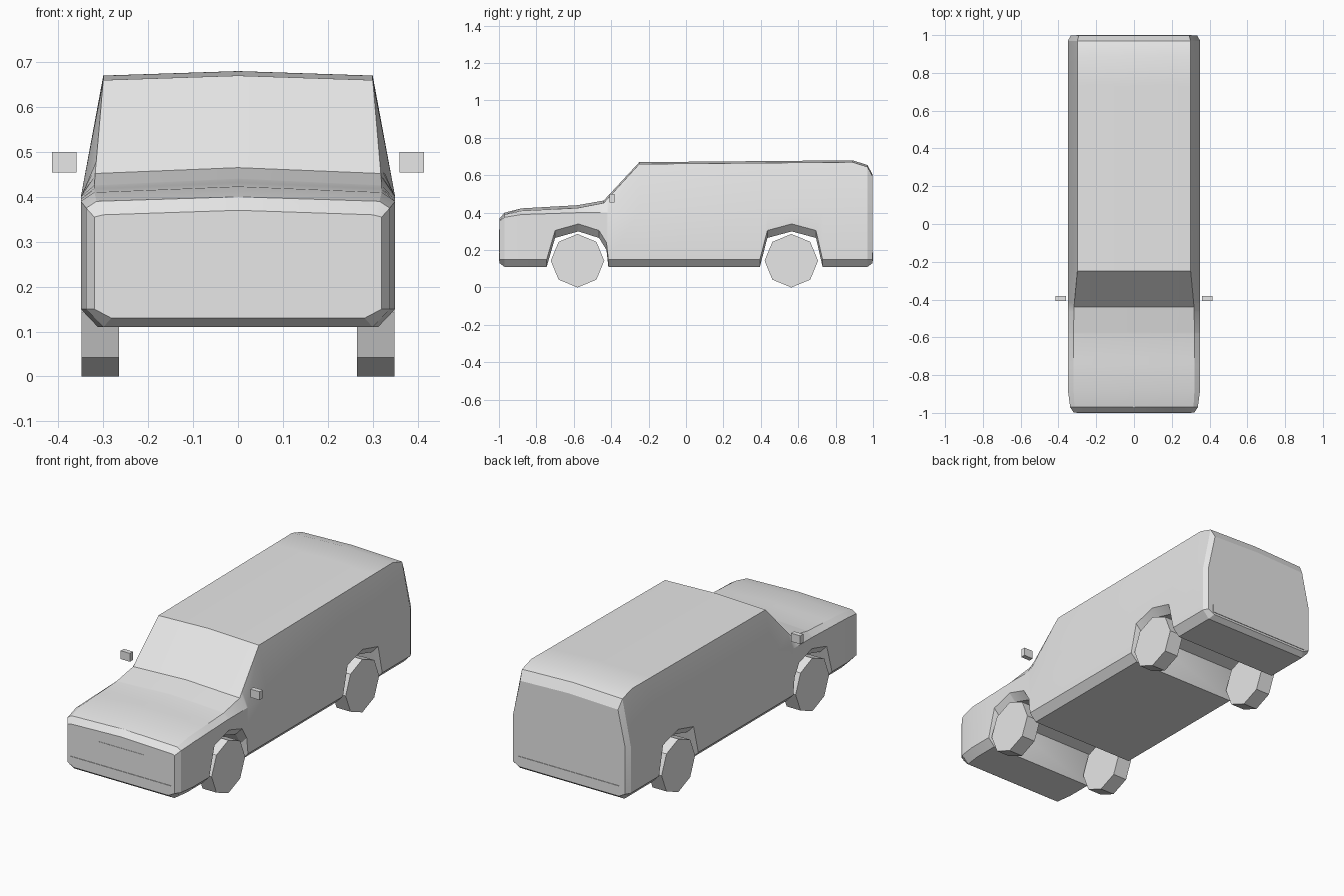
import bpy
import bmesh
import math
from mathutils import Matrix, Vector

cube = bpy.data.objects.get("Cube")
if cube:
    bpy.data.objects.remove(cube)

paint = bpy.data.materials.new("light grey")
paint.use_nodes = True
paint.diffuse_color = (0.8, 0.8, 0.8, 1)
for node in paint.node_tree.nodes:
    if node.type == 'BSDF_PRINCIPLED':
        node.inputs["Base Color"].default_value = paint.diffuse_color


def finish(name, bm, smooth=False):
    bmesh.ops.recalc_face_normals(bm, faces=bm.faces)
    mesh = bpy.data.meshes.new(name)
    bm.to_mesh(mesh)
    bm.free()
    mesh.materials.append(paint)
    obj = bpy.data.objects.new(name, mesh)
    bpy.context.collection.objects.link(obj)
    if smooth:
        bpy.ops.object.select_all(action='DESELECT')
        obj.select_set(True)
        bpy.context.view_layer.objects.active = obj
        bpy.ops.object.shade_smooth_by_angle(angle=math.radians(25))
    return obj


def box(name, center, size):
    bm = bmesh.new()
    matrix = Matrix.Translation(center) @ Matrix.Diagonal(Vector(size).to_4d())
    bmesh.ops.create_cube(bm, size=1, matrix=matrix)
    return finish(name, bm)


def sample(keys, y):
    """Linear interpolation of rows that start with y."""
    if y <= keys[0][0]:
        return keys[0][1:]
    for a, b in zip(keys, keys[1:]):
        if y <= b[0]:
            t = (y - a[0]) / (b[0] - a[0])
            return [p + (q - p) * t for p, q in zip(a[1:], b[1:])]
    return keys[-1][1:]


# Body outline: y, side half width, belt height, roof half width, roof edge height, roof crown height
outline = [
    (-0.997, 0.32, 0.355, 0.30, 0.36, 0.37),
    (-0.97, 0.338, 0.375, 0.315, 0.39, 0.40),
    (-0.88, 0.35, 0.39, 0.32, 0.41, 0.423),
    (-0.58, 0.35, 0.40, 0.32, 0.425, 0.44),
    (-0.44, 0.35, 0.40, 0.318, 0.452, 0.465),
    (-0.25, 0.35, 0.40, 0.30, 0.66, 0.67),
    (0.89, 0.35, 0.40, 0.30, 0.67, 0.68),
    (0.97, 0.35, 0.40, 0.30, 0.645, 0.655),
    (0.997, 0.335, 0.40, 0.292, 0.595, 0.605),
]
# Lower edge: y, rise of the sill, forming the wheel arches and bumper tucks
lower = [
    (-0.997, 0.02), (-0.97, 0), (-0.745, 0), (-0.70, 0.155), (-0.575, 0.19),
    (-0.465, 0.155), (-0.425, 0.09), (-0.415, 0), (0.395, 0), (0.435, 0.155),
    (0.565, 0.19), (0.695, 0.155), (0.73, 0), (0.97, 0), (0.997, 0.02),
]

# Body: cross-sections joined from nose to tail
bm = bmesh.new()
rings = []
for y in sorted({row[0] for row in outline + lower}):
    side, belt, top, edge, crown = sample(outline, y)
    rise = sample(lower, y)[0]
    sill = 0.15 + (rise if abs(y) < 0.9 else 0)
    half = [(side - 0.038, 0.11 + rise), (side, sill), (side, belt), (top, edge)]
    points = half + [(0, crown)] + [(-x, z) for x, z in reversed(half)]
    rings.append([bm.verts.new((x, y, z)) for x, z in points])
for a, b in zip(rings, rings[1:]):
    for i in range(len(a)):
        j = (i + 1) % len(a)
        bm.faces.new((a[i], a[j], b[j], b[i]))
bm.faces.new(rings[0])
bm.faces.new(rings[-1])
finish("body", bm, smooth=True)

# Bumper and grille panels
box("front_bumper", (0, -0.998, 0.164), (0.61, 0.004, 0.045))
box("rear_bumper", (0, 0.998, 0.164), (0.61, 0.004, 0.045))
box("grille", (0, -0.997, 0.25), (0.27, 0.004, 0.12))

# Eight-sided wheels and boxy door mirrors
for side, sign in (("left", 1), ("right", -1)):
    for end, y in (("front", -0.58), ("rear", 0.563)):
        bm = bmesh.new()
        matrix = Matrix.Translation((sign * 0.307, y, 0.143)) @ Matrix.Rotation(math.pi / 2, 4, 'Y')
        bmesh.ops.create_cone(bm, cap_ends=True, segments=8, radius1=0.143,
                              radius2=0.143, depth=0.083, matrix=matrix)
        finish(f"{end}_{side}_wheel", bm)
    box(f"{side}_mirror", (sign * 0.387, -0.395, 0.477), (0.055, 0.026, 0.045))
